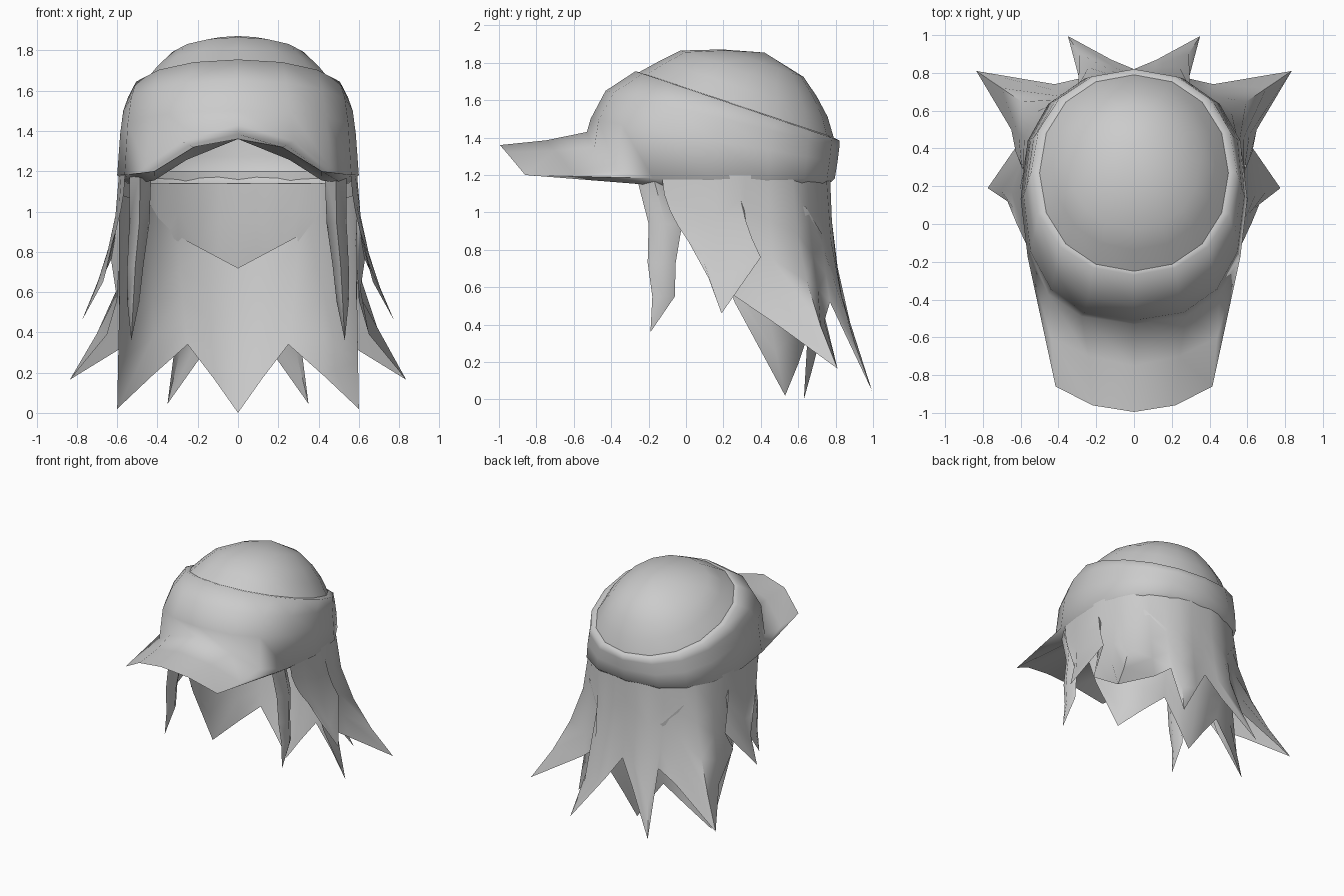
import bpy
import bmesh
from math import sin, cos, pi, copysign
from mathutils import Vector

cube = bpy.data.objects.get("Cube")
if cube:
    bpy.data.objects.remove(cube)

grey = bpy.data.materials.new("plain_grey")
grey.use_nodes = True
colour = (0.6, 0.6, 0.6, 1)
grey.diffuse_color = colour
grey.node_tree.nodes["Principled BSDF"].inputs["Base Color"].default_value = colour

SEGMENTS = 16
FRONT = 12  # ring point that lies on the front centre line


def sheet(name, rows, closed=False, angle=60):
    """Skin neighbouring rows of points into one smooth surface."""
    bm = bmesh.new()
    grid = [[bm.verts.new(point) for point in row] for row in rows]
    count = len(rows[0])
    for upper, lower in zip(grid, grid[1:]):
        for i in range(count if closed else count - 1):
            j = (i + 1) % count
            bm.faces.new((upper[i], lower[i], lower[j], upper[j]))
    bmesh.ops.remove_doubles(bm, verts=bm.verts, dist=0.0005)
    mesh = bpy.data.meshes.new(name)
    bm.to_mesh(mesh)
    bm.free()
    mesh.materials.append(grey)
    obj = bpy.data.objects.new(name, mesh)
    bpy.context.collection.objects.link(obj)
    bpy.ops.object.select_all(action='DESELECT')
    bpy.context.view_layer.objects.active = obj
    obj.select_set(True)
    bpy.ops.object.shade_smooth_by_angle(angle=angle * pi / 180)
    return obj


def rounded(value, power):
    return copysign(abs(value) ** power, value)


def ring(width, front, back, height, power=0.94):
    """Rounded oval; height is a function of y and the turn angle."""
    points = []
    for i in range(SEGMENTS):
        turn = 2 * pi * i / SEGMENTS
        x = width * rounded(cos(turn), power)
        y = (front + back) / 2 + (back - front) / 2 * rounded(sin(turn), power)
        points.append((x, y, height(y, turn)))
    return points


def tilted(front, front_z, back, back_z):
    slope = (back_z - front_z) / (back - front)
    return lambda y, turn: front_z + slope * (y - front)


def arched(side, rise, power):
    """Level height that arches up toward the front."""
    return lambda y, turn: side + rise * max(0, -sin(turn)) ** power


def mirrored(half):
    """Continue a half row, which ends on the centre line, to the other side."""
    return half + [Vector((-p[0], *p[1:])) for p in reversed(half[:-1])]


# Crown of the cap, a dome over a rim that slopes down to the back
rim_height = tilted(-0.25, 1.75, 0.79, 1.40)
crown = []
for scale, centre, lift in ((0, 0.42, 0.33), (0.42, 0.41, 0.27), (0.7, 0.335, 0.19),
                            (0.86, 0.31, 0.1), (1, 0.27, 0)):
    crown.append(ring(0.5 * scale, centre - 0.52 * scale, centre + 0.52 * scale,
                      lambda y, turn: rim_height(y, turn) + lift))
sheet("cap_crown", crown, closed=True)

# Band of the cap, from the rim down to a hem that arches over the forehead
band = [ring(0.5, -0.25, 0.79, rim_height)]
for width, front, front_z, back, back_z, power in (
        (0.545, -0.27, 1.755, 0.82, 1.385, 0.94),
        (0.57, -0.43, 1.65, 0.82, 1.35, 0.9),
        (0.585, -0.51, 1.5, 0.81, 1.27, 0.83)):
    band.append(ring(width, front, back, tilted(front, front_z, back, back_z), power))
hem = ring(0.6, -0.53, 0.795, arched(1.18, 0.25, 5), 0.8)
band.append(hem)

# Peak, drawn forward from the front points of the hem
for outline in (((0, -0.75, 1.385), (0.24, -0.7, 1.33), (0.44, -0.6, 1.2)),
                ((0, -0.995, 1.36), (0.22, -0.96, 1.32), (0.415, -0.86, 1.2))):
    row = list(hem)
    for step, (x, y, z) in enumerate(outline):
        row[FRONT + step] = (x, y, z)
        row[FRONT - step] = (-x, y, z)
    band.append(row)

# Underside of the peak and inner edge of the cap opening
band.append(ring(0.55, -0.42, 0.75, arched(1.14, 0.22, 8), 0.8))
sheet("cap_band_and_peak", band, closed=True, angle=75)


def locks(name, columns, flare):
    """Hanging hair: each column runs from a root point to a tip or notch."""
    rows = []
    for t in (0, 0.3, 0.55, 0.78, 1):
        half = []
        for root, tip in columns:
            point = Vector(root).lerp(Vector(tip), t ** flare)
            point.z = root[2] + (tip[2] - root[2]) * t
            half.append(point)
        rows.append(mirrored(half))
    return sheet(name, rows)


# Outer hair, front edge to back centre, with three flared spikes a side;
# the first spike folds over the start of the second
TOP = 1.2
locks("outer_hair", [
    ((0.56, -0.13, TOP), (0.625, 0.01, 0.85)),
    ((0.58, 0.02, TOP), (0.67, 0.12, 0.65)),
    ((0.59, 0.16, TOP), (0.775, 0.19, 0.46)),
    ((0.585, 0.28, TOP), (0.63, 0.4, 0.76)),
    ((0.58, 0.32, TOP), (0.6, 0.25, 0.56)),
    ((0.55, 0.44, TOP), (0.65, 0.5, 0.39)),
    ((0.48, 0.57, TOP), (0.835, 0.81, 0.165)),
    ((0.4, 0.65, TOP), (0.42, 0.74, 0.42)),
    ((0.3, 0.71, TOP), (0.29, 0.77, 0.52)),
    ((0.19, 0.75, TOP), (0.35, 0.995, 0.045)),
    ((0.09, 0.77, TOP), (0.12, 0.87, 0.37)),
    ((0, 0.77, TOP), (0, 0.82, 0.55)),
], 1.9)

# Inner hair, rooted on a line that dips at the nape, with three long points
locks("inner_hair", [
    ((0.59, 0.08, 1.1), (0.59, 0.26, 0.52)),
    ((0.57, 0.35, 1.08), (0.6, 0.53, 0.02)),
    ((0.43, 0.64, 1.03), (0.42, 0.6, 0.19)),
    ((0.3, 0.73, 0.88), (0.25, 0.65, 0.34)),
    ((0.15, 0.77, 0.8), (0.12, 0.64, 0.17)),
    ((0, 0.79, 0.72), (0, 0.63, 0)),
], 1.3)

# Loose strand in front of each ear
strand = []
for x, half_x, y, half_y, z in ((0.485, 0.055, -0.18, 0.09, 1.21), (0.49, 0.05, -0.11, 0.09, 0.94),
                                (0.51, 0.04, -0.13, 0.075, 0.73), (0.52, 0.03, -0.12, 0.06, 0.55),
                                (0.53, 0, -0.19, 0, 0.36)):
    strand.append([(x + half_x * cos(k * pi / 2), y + half_y * sin(k * pi / 2), z)
                   for k in range(4)])
side_strand = sheet("side_strands", strand, closed=True)
side_strand.modifiers.new("other_side", 'MIRROR')
